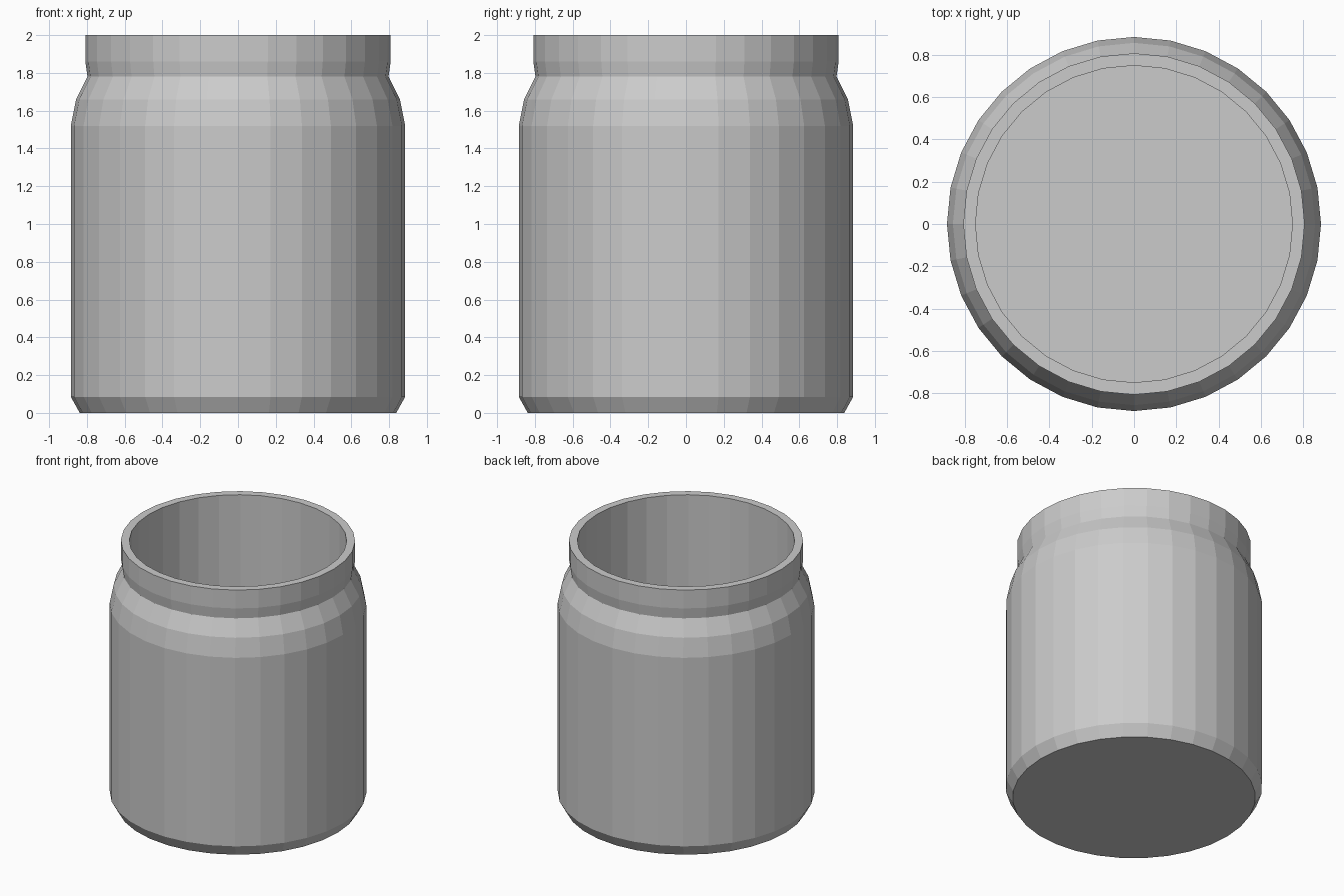
import bpy, bmesh
from math import cos, sin, tau

if "Cube" in bpy.data.objects:
    bpy.data.objects.remove(bpy.data.objects["Cube"])

SIDES = 32

# Jar profile (radius, height): outside from base to rim, then down the inside wall
PROFILE = [
    (0.838, 0.0), (0.885, 0.085), (0.885, 1.52), (0.857, 1.66),
    (0.797, 1.78), (0.808, 1.86), (0.808, 2.0),
    (0.75, 2.0), (0.75, 0.085),
]


def lathe(name, profile):
    bm = bmesh.new()
    rings = [[bm.verts.new((r * cos(tau * i / SIDES), r * sin(tau * i / SIDES), z))
              for i in range(SIDES)] for r, z in profile]
    for low, high in zip(rings, rings[1:]):
        for i in range(SIDES):
            j = (i + 1) % SIDES
            bm.faces.new((low[i], low[j], high[j], high[i]))
    # Underside and inner floor
    bm.faces.new(rings[0][::-1])
    bm.faces.new(rings[-1])
    bmesh.ops.recalc_face_normals(bm, faces=bm.faces[:])
    mesh = bpy.data.meshes.new(name)
    bm.to_mesh(mesh)
    bm.free()
    obj = bpy.data.objects.new(name, mesh)
    bpy.context.collection.objects.link(obj)
    return obj


# Open jar body with flat facets
lathe("jar", PROFILE)
